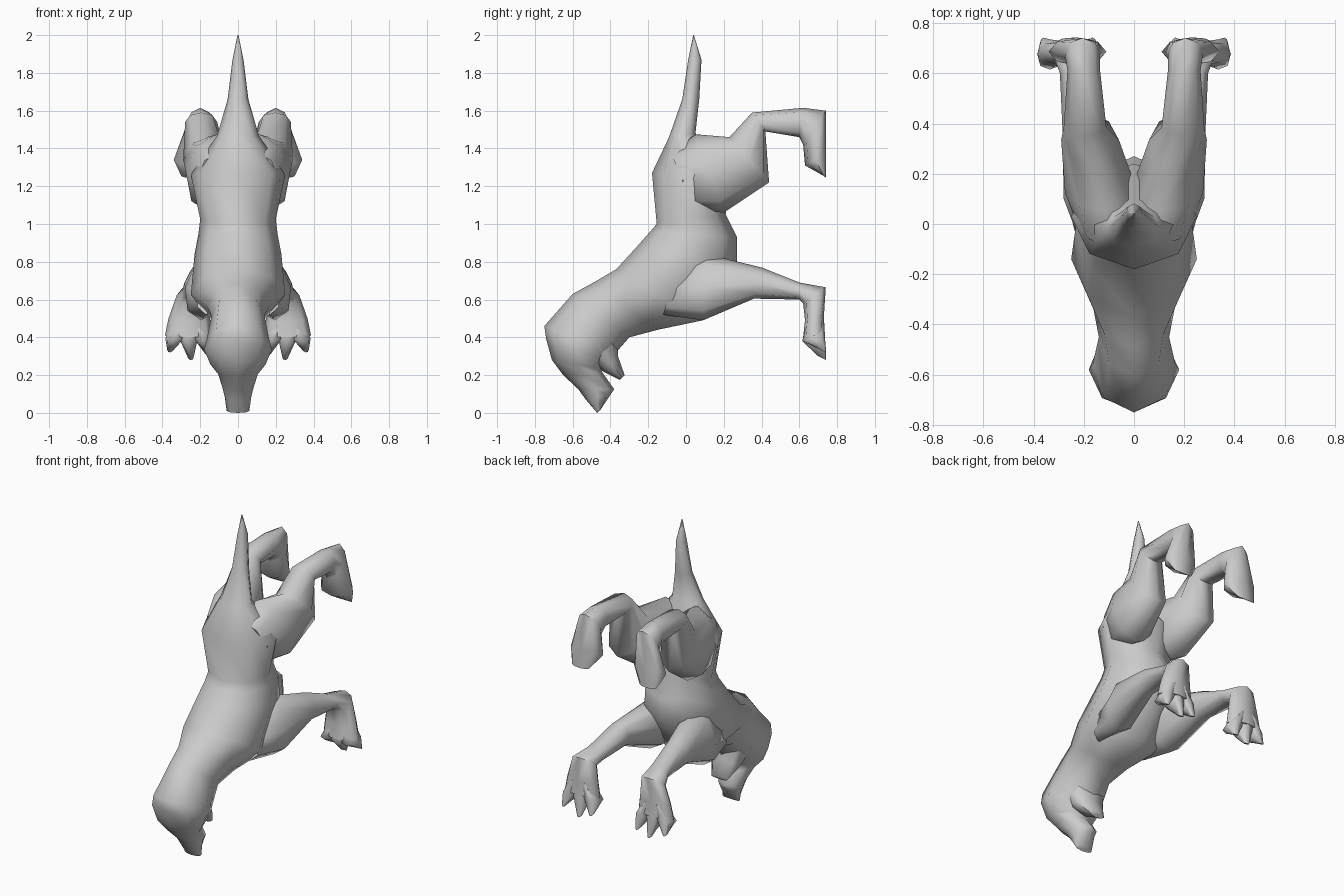
import bpy, bmesh, math
from mathutils import Vector


def loft(bm, sections, n=8):
    """Skin rings; each is (y1, z1, y2, z2, half width, centre x, sideways tilt, roundness)."""
    rings = []
    for y1, z1, y2, z2, w, cx, *extra in sections:
        tilt, p = (extra + [0, 1.0][len(extra):])[:2]
        a, b = Vector((cx - tilt, y1, z1)), Vector((cx + tilt, y2, z2))
        mid, half = (a + b) / 2, (a - b) / 2
        ring = []
        for k in range(n):
            t = 2 * math.pi * k / n
            c, s = (math.copysign(abs(f(t)) ** p, f(t)) for f in (math.cos, math.sin))
            ring.append(bm.verts.new(mid + half * c + Vector((w * s, 0, 0))))
        rings.append(ring)
    for r, s in zip(rings, rings[1:]):
        for k in range(n):
            j = (k + 1) % n
            bm.faces.new((r[k], r[j], s[j], s[k]))
    bm.faces.new(rings[0][::-1])
    bm.faces.new(rings[-1])


def part(name, lofts, mirror=False):
    bm = bmesh.new()
    for sections in lofts:
        loft(bm, sections)
    bmesh.ops.recalc_face_normals(bm, faces=bm.faces)
    me = bpy.data.meshes.new(name)
    bm.to_mesh(me)
    bm.free()
    ob = bpy.data.objects.new(name, me)
    bpy.context.collection.objects.link(ob)
    bpy.ops.object.select_all(action='DESELECT')
    ob.select_set(True)
    bpy.context.view_layer.objects.active = ob
    bpy.ops.object.shade_smooth_by_angle(angle=math.radians(70))
    if mirror:
        ob.modifiers.new("mirror", 'MIRROR').use_mirror_merge = False
    return ob


# tail, torso, neck, head and muzzle in one skin
part("body", [[
    (0.038, 2.0, 0.042, 2.0, 0.003, 0),
    (0.01, 1.86, 0.082, 1.87, 0.03, 0),
    (-0.02, 1.66, 0.07, 1.66, 0.055, 0),
    (-0.09, 1.46, 0.05, 1.48, 0.11, 0),
    (-0.18, 1.27, 0.24, 1.25, 0.25, 0),
    (-0.155, 1.0, 0.21, 1.05, 0.20, 0),
    (-0.19, 0.96, 0.27, 0.93, 0.21, 0),
    (-0.26, 0.88, 0.27, 0.80, 0.23, 0),
    (-0.37, 0.76, 0.09, 0.49, 0.25, 0),
    (-0.49, 0.69, -0.15, 0.44, 0.165, 0),
    (-0.60, 0.63, -0.30, 0.40, 0.14, 0),
    (-0.75, 0.46, -0.37, 0.32, 0.165, 0),
    (-0.74, 0.39, -0.42, 0.28, 0.18, 0),
    (-0.71, 0.28, -0.45, 0.23, 0.145, 0),
    (-0.65, 0.20, -0.44, 0.21, 0.105, 0),
    (-0.57, 0.125, -0.38, 0.125, 0.08, 0),
    (-0.53, 0.07, -0.40, 0.095, 0.07, 0),
    (-0.47, 0.0, -0.45, 0.02, 0.06, 0)]])

# lower jaw
part("lower_jaw", [[
    (-0.58, 0.34, -0.36, 0.39, 0.135, 0),
    (-0.44, 0.22, -0.36, 0.30, 0.10, 0),
    (-0.35, 0.175, -0.325, 0.20, 0.055, 0)]])

# hind legs with bent paddle feet
part("hind_leg", [[
    (-0.08, 1.38, 0.04, 1.08, 0.10, 0.12, 0.02),
    (0.05, 1.475, 0.20, 1.06, 0.145, 0.13, 0.02),
    (0.23, 1.46, 0.44, 1.22, 0.115, 0.175, 0.01),
    (0.35, 1.59, 0.42, 1.49, 0.085, 0.195),
    (0.62, 1.615, 0.60, 1.46, 0.065, 0.20),
    (0.74, 1.60, 0.62, 1.42, 0.07, 0.205),
    (0.742, 1.37, 0.63, 1.31, 0.115, 0.225),
    (0.742, 1.245, 0.72, 1.26, 0.06, 0.24)]], mirror=True)

# front legs with three-toed paws
front = [[
    (-0.05, 0.80, -0.12, 0.52, 0.08, 0.13, 0.04),
    (0.11, 0.84, 0.09, 0.49, 0.115, 0.165, 0.03),
    (0.40, 0.77, 0.36, 0.605, 0.075, 0.21, 0.01),
    (0.60, 0.69, 0.60, 0.60, 0.07, 0.225),
    (0.74, 0.665, 0.62, 0.58, 0.08, 0.245),
    (0.73, 0.51, 0.63, 0.49, 0.11, 0.258, 0, 0.8),
    (0.735, 0.42, 0.62, 0.40, 0.125, 0.262, 0, 0.8)]]
for x0, x1, tip in ((0.335, 0.36, 0.32), (0.262, 0.25, 0.28), (0.185, 0.165, 0.31)):
    front.append([
        (0.73, 0.50, 0.64, 0.48, 0.03, (x0 + 0.26) / 2),
        (0.735, 0.41, 0.615, 0.38, 0.05, x0, 0, 0.8),
        (0.742, tip, 0.70, tip + 0.02, 0.014, x1)])
part("front_leg", front, mirror=True)
